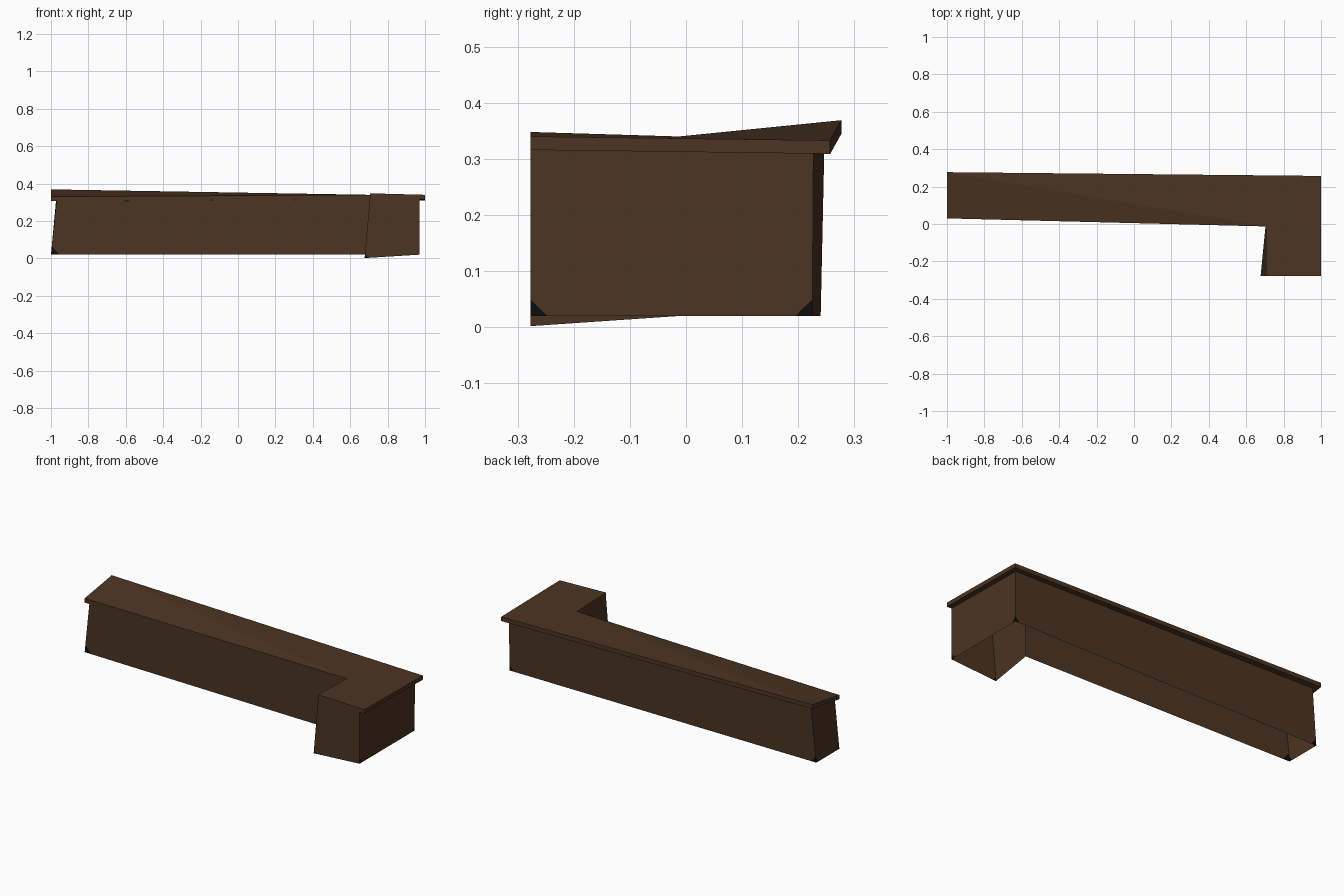
import bpy, bmesh
from mathutils import Vector

if "Cube" in bpy.data.objects:
    bpy.data.objects.remove(bpy.data.objects["Cube"])


def material(name, rgb):
    m = bpy.data.materials.new(name)
    m.diffuse_color = (*rgb, 1)
    m.use_nodes = True
    m.node_tree.nodes["Principled BSDF"].inputs["Base Color"].default_value = m.diffuse_color
    return m


brown = material("dark brown wood", (0.073, 0.035, 0.017))
black = material("black scuff", (0.004, 0.004, 0.004))


def finish(name, bm, mats):
    me = bpy.data.meshes.new(name)
    bm.to_mesh(me)
    bm.free()
    for m in mats:
        me.materials.append(m)
    ob = bpy.data.objects.new(name, me)
    bpy.context.collection.objects.link(ob)


# Counter top: slightly warped L-shaped slab, corners counter-clockwise
top = [(-1, 0.03, 0.33), (0.705, -0.013, 0.34), (0.705, -0.277, 0.348),
       (1, -0.277, 0.34), (1, 0.257, 0.333), (-1, 0.277, 0.369)]
bm = bmesh.new()
up = [bm.verts.new(p) for p in top]
low = [bm.verts.new((x, y, z - 0.024)) for x, y, z in top]
for tri in ((0, 1, 5), (1, 4, 5), (1, 3, 4), (1, 2, 3)):
    bm.faces.new([up[i] for i in tri])
    bm.faces.new([low[i] for i in reversed(tri)])
for i in range(6):
    j = (i + 1) % 6
    bm.faces.new((low[i], low[j], up[j], up[i]))
finish("counter_top", bm, [brown])

# Counter walls: open-bottomed sheets, inset under the top at right, back and left
head = [(-0.97, 0.03, 0.306), (0.705, -0.013, 0.316), (0.705, -0.277, 0.324),
        (0.97, -0.277, 0.317), (0.97, 0.227, 0.31), (-0.97, 0.247, 0.34)]
foot = [(-1, 0.03, 0.02), (0.703, -0.013, 0.02), (0.677, -0.277, 0.002),
        (0.97, -0.277, 0.02), (0.97, 0.225, 0.02), (-1, 0.24, 0.02)]
# Size of the black scuffed corner at the start and end of each wall
scuffs = [(0.045, 0), (0, 0), (0.022, 0), (0.03, 0.03), (0.03, 0.035), (0.025, 0.025)]
bm = bmesh.new()
for i, (s0, s1) in enumerate(scuffs):
    j = (i + 1) % 6
    b0, b1, t0, t1 = (Vector(p) for p in (foot[i], foot[j], head[i], head[j]))
    along = (b1 - b0).normalized()
    outline = []
    for base, tip, step, size in ((b0, t0, along, s0), (b1, t1, -along, s1)):
        if size:
            side = base + (tip - base).normalized() * size
            cut = [side, base + step * size]
        else:
            cut = [base]
        if base is b1:
            cut.reverse()
        cut = [bm.verts.new(p) for p in cut]
        outline += cut
        if size:
            corner = bm.verts.new(base)
            bm.faces.new((cut[0], corner, cut[1])).material_index = 1
    outline += [bm.verts.new(t1), bm.verts.new(t0)]
    bm.faces.new(outline)
bmesh.ops.remove_doubles(bm, verts=bm.verts, dist=0.0001)
finish("counter_walls", bm, [brown, black])
